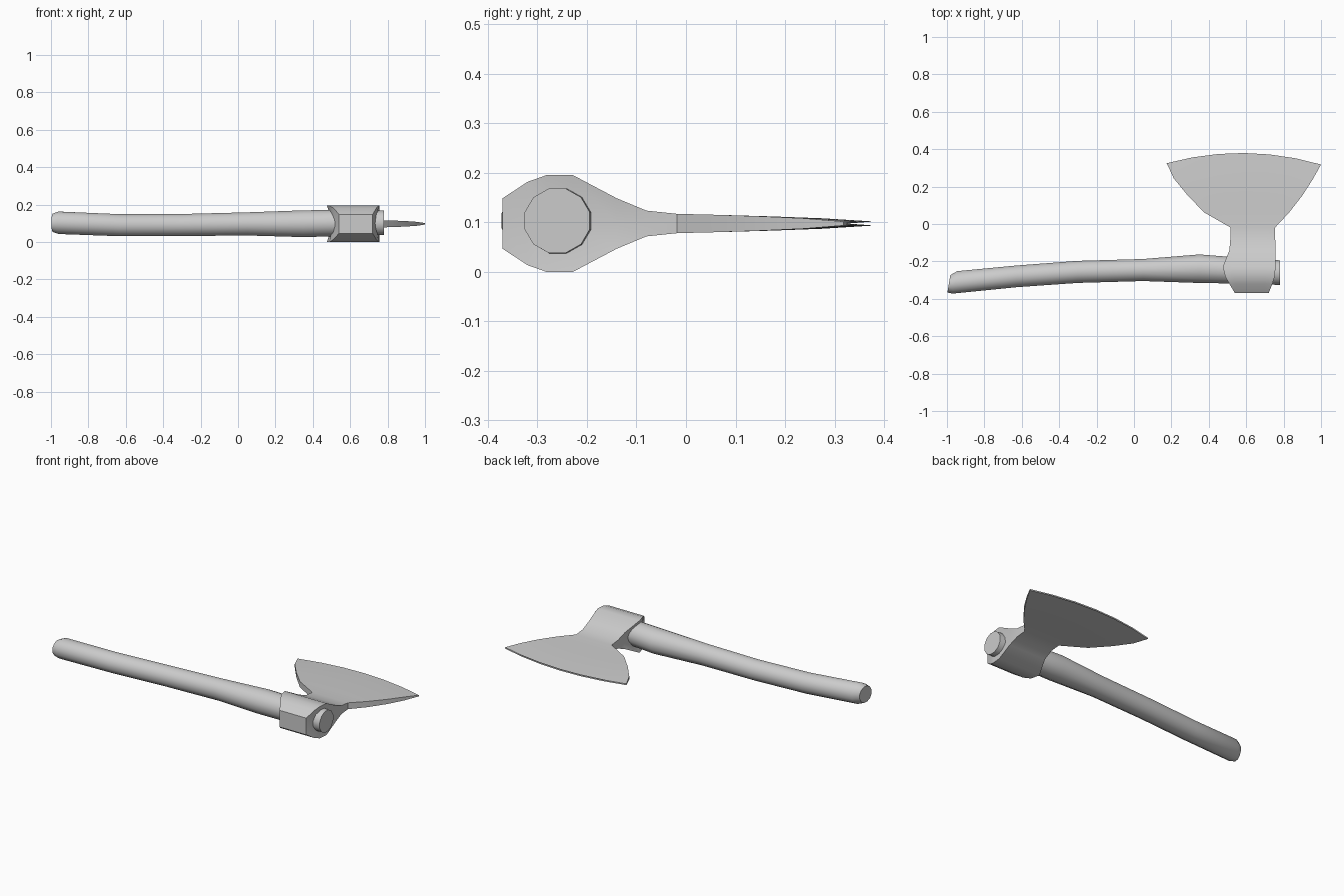
import bpy, bmesh, math


def loft(name, rings, angle):
    """Skin a list of equal-length closed rings and cap both ends."""
    bm = bmesh.new()
    loops = [[bm.verts.new(p) for p in ring] for ring in rings]
    n = len(loops[0])
    for a, b in zip(loops, loops[1:]):
        for i in range(n):
            j = (i + 1) % n
            bm.faces.new((a[i], a[j], b[j], b[i]))
    bm.faces.new(loops[0])
    bm.faces.new(loops[-1])
    bmesh.ops.recalc_face_normals(bm, faces=bm.faces)
    mesh = bpy.data.meshes.new(name)
    bm.to_mesh(mesh)
    bm.free()
    obj = bpy.data.objects.new(name, mesh)
    bpy.context.collection.objects.link(obj)
    bpy.ops.object.select_all(action='DESELECT')
    obj.select_set(True)
    bpy.context.view_layer.objects.active = obj
    bpy.ops.object.shade_smooth_by_angle(angle=math.radians(angle))
    return obj


# Handle: x, y centre, z centre, y radius, z radius, lean of the ring in x
handle_rows = [
    (-0.990, -0.320, 0.103, 0.048, 0.050, 0.008),
    (-0.957, -0.312, 0.103, 0.062, 0.062, 0.012),
    (-0.630, -0.280, 0.090, 0.060, 0.061, 0),
    (-0.300, -0.256, 0.091, 0.061, 0.061, 0),
    (0.050, -0.246, 0.097, 0.061, 0.064, 0),
    (0.350, -0.239, 0.098, 0.079, 0.074, 0),
    (0.500, -0.246, 0.101, 0.074, 0.073, 0),
    (0.780, -0.260, 0.103, 0.068, 0.067, 0),
]
SIDES = 12


def handle_ring(x, y, z, ry, rz, lean):
    ring = []
    for i in range(SIDES):
        a = 2 * math.pi * (i + 0.5) / SIDES
        ring.append((x + lean * math.cos(a), y + ry * math.cos(a), z + rz * math.sin(a)))
    return ring


loft("handle", [handle_ring(*r) for r in handle_rows], 40)

# Axe head from poll to cutting edge:
# x left, x right, y left, y right, bulge in y, half thickness, left inset, right inset
head_rows = [
    (0.540, 0.720, -0.370, -0.370, 0, 0.051, 0, 0),
    (0.510, 0.740, -0.320, -0.320, 0, 0.084, 0.010, 0.005),
    (0.488, 0.752, -0.282, -0.282, 0, 0.0975, 0.022, 0.012),
    (0.475, 0.757, -0.228, -0.228, 0, 0.0975, 0.035, 0.018),
    (0.510, 0.757, -0.140, -0.140, 0, 0.051, 0.010, 0.006),
    (0.515, 0.755, -0.080, -0.080, 0, 0.026, 0, 0),
    (0.515, 0.755, -0.018, -0.018, 0, 0.0195, 0, 0),
    (0.375, 0.830, 0.062, 0.062, 0.000, 0.0175, 0, 0),
    (0.285, 0.900, 0.155, 0.152, 0.015, 0.0145, 0, 0),
    (0.212, 0.955, 0.245, 0.238, 0.035, 0.0105, 0, 0),
    (0.175, 1.000, 0.325, 0.318, 0.058, 0.0040, 0, 0),
]
COLS = 7
ZC = 0.0975


def head_ring(xl, xr, yl, yr, bulge, h, il, ir):
    top = []
    for i in range(COLS):
        t = i / (COLS - 1)
        y = yl + (yr - yl) * t + bulge * (1 - (2 * t - 1) ** 2)
        top.append((xl + (xr - xl) * t, y, ZC + h))
    bottom = [(x, y, ZC - h) for x, y, _ in reversed(top)]
    return top + [(xr - ir, yr, ZC)] + bottom + [(xl + il, yl, ZC)]


loft("axe_head", [head_ring(*r) for r in head_rows], 30)
